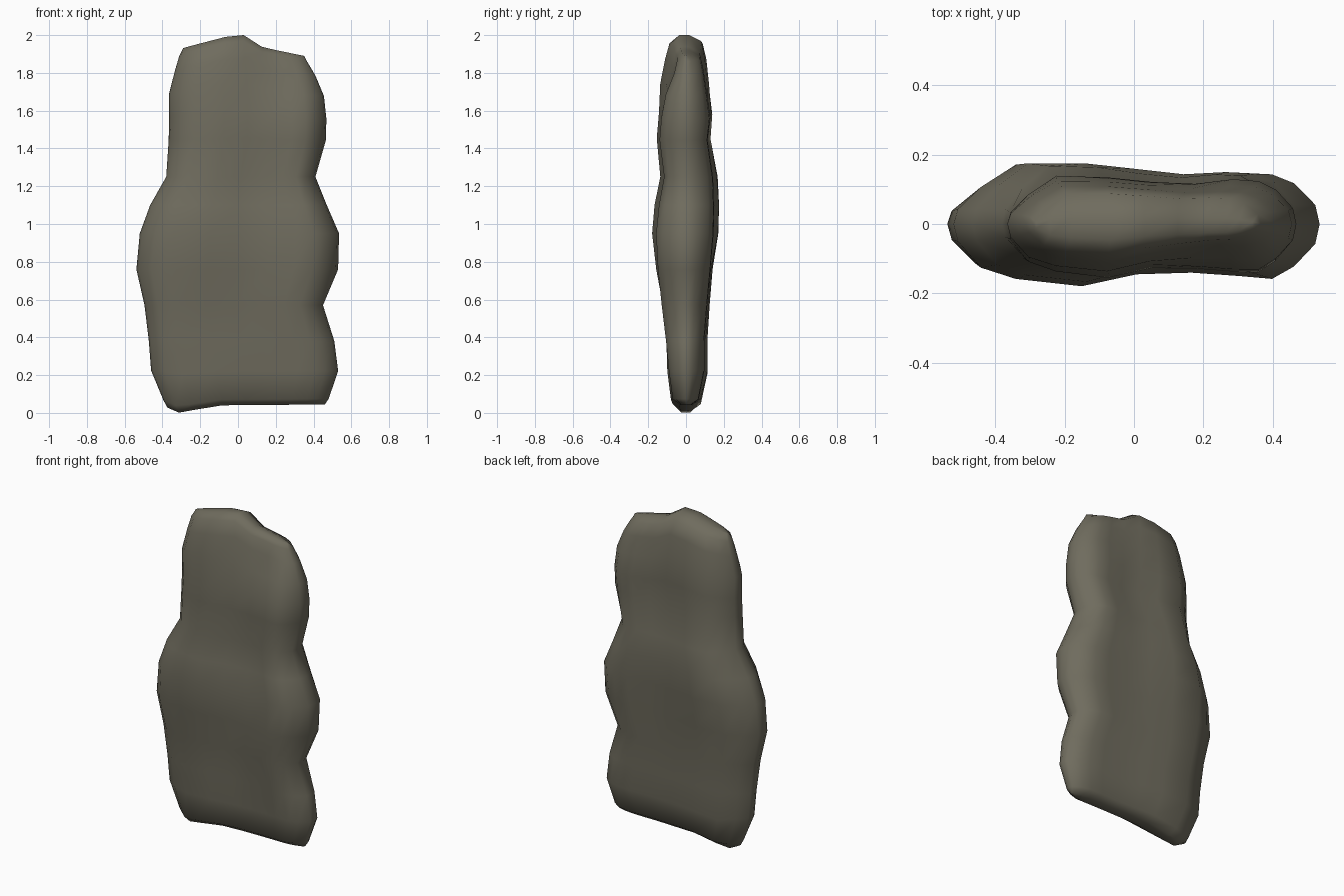
import bpy, bmesh, math

# Rows up the slab: height, left x, right x, front y, back y
ROWS = [
    (0.04, -0.375, 0.46, -0.035, 0.035),
    (0.07, -0.395, 0.48, -0.080, 0.078),
    (0.22, -0.46, 0.53, -0.103, 0.113),
    (0.38, -0.472, 0.51, -0.12, 0.113),
    (0.57, -0.495, 0.45, -0.142, 0.132),
    (0.76, -0.538, 0.53, -0.163, 0.154),
    (0.95, -0.52, 0.535, -0.180, 0.173),
    (1.10, -0.465, 0.47, -0.168, 0.175),
    (1.25, -0.38, 0.41, -0.138, 0.168),
    (1.45, -0.367, 0.465, -0.155, 0.132),
    (1.58, -0.365, 0.468, -0.143, 0.140),
    (1.72, -0.365, 0.455, -0.137, 0.122),
    (1.84, -0.335, 0.41, -0.112, 0.108),
    (1.92, -0.31, 0.365, -0.088, 0.088),
    (1.95, -0.29, 0.35, -0.045, 0.02),
]
# Columns across: fraction, front fullness, back fullness
COLS = [(0, 0, 0), (0.012, 0.28, 0.25), (0.075, 0.7, 0.62), (0.17, 0.88, 1.0),
        (0.35, 1.0, 1.0), (0.5, 0.82, 0.92), (0.65, 0.8, 0.83), (0.78, 0.84, 0.86),
        (0.87, 0.88, 0.83), (0.93, 0.68, 0.68), (0.988, 0.32, 0.32), (1, 0, 0)]
TOP = [(-0.40, 1.88), (-0.28, 1.935), (-0.03, 2.0), (0.05, 2.0),
       (0.13, 1.935), (0.35, 1.89), (0.5, 1.87)]
BOTTOM = [(-0.45, 0.05), (-0.385, 0.035), (-0.32, 0.0), (-0.1, 0.04), (0.5, 0.045)]
# Gentle swellings and hollows: x, z, radius, amount (+ is outward)
FRONT_BUMPS = [(0.25, 0.72, 0.15, 0.015), (-0.15, 0.5, 0.22, -0.022),
               (0.15, 1.15, 0.18, -0.02), (0.25, 1.55, 0.13, 0.018),
               (0.28, 1.84, 0.18, -0.045)]
BACK_BUMPS = [(0.03, 1.42, 0.16, -0.03), (0.1, 0.85, 0.18, -0.015),
              (-0.25, 0.72, 0.16, -0.022), (0.3, 1.6, 0.13, 0.012)]


def interp(points, x):
    if x <= points[0][0]:
        return points[0][1]
    for (xa, za), (xb, zb) in zip(points, points[1:]):
        if x <= xb:
            return za + (zb - za) * (x - xa) / (xb - xa)
    return points[-1][1]


def bump(bumps, x, z):
    return sum(a * math.exp(-((x - bx) ** 2 + (z - bz) ** 2) / r ** 2)
               for bx, bz, r, a in bumps)


# Loft closed rings: front side left to right, then back side right to left
bm = bmesh.new()
rings = []
for z0, left, right, front, back in ROWS:
    ring = []
    path = [(u, f, -1) for u, f, b in COLS] + [(u, b, 1) for u, f, b in COLS[-2:0:-1]]
    for u, full, side in path:
        x = left + (right - left) * u
        z = z0 + (interp(TOP, x) - 1.95) * max(0, (z0 - 1.4) / 0.55)
        z += (interp(BOTTOM, x) - 0.04) * max(0, 1 - (z0 - 0.04) / 0.3)
        depth = -front if side < 0 else back
        bumps = FRONT_BUMPS if side < 0 else BACK_BUMPS
        y = side * full * (depth + bump(bumps, x, z) * min(1, depth / 0.1))
        ring.append(bm.verts.new((x, y, z)))
    rings.append(ring)

n = len(rings[0])
for a, b in zip(rings, rings[1:]):
    for i in range(n):
        j = (i + 1) % n
        bm.faces.new((a[i], a[j], b[j], b[i]))

# Close the thin top and bottom ridges with strips
for ring in (rings[0], rings[-1]):
    last = len(COLS) - 1
    for i in range(last):
        quad = [ring[i], ring[i + 1], ring[(n - i - 1) % n], ring[(n - i) % n]]
        bm.faces.new(list(dict.fromkeys(quad)))
bmesh.ops.recalc_face_normals(bm, faces=bm.faces)

mesh = bpy.data.meshes.new("standing_stone")
bm.to_mesh(mesh)
bm.free()
stone = bpy.data.objects.new("standing_stone", mesh)
bpy.context.collection.objects.link(stone)

# Weathered stone, smooth shaded
mat = bpy.data.materials.new("grey_brown_stone")
mat.diffuse_color = (0.16, 0.15, 0.112, 1)
mesh.materials.append(mat)
for p in mesh.polygons:
    p.use_smooth = True
